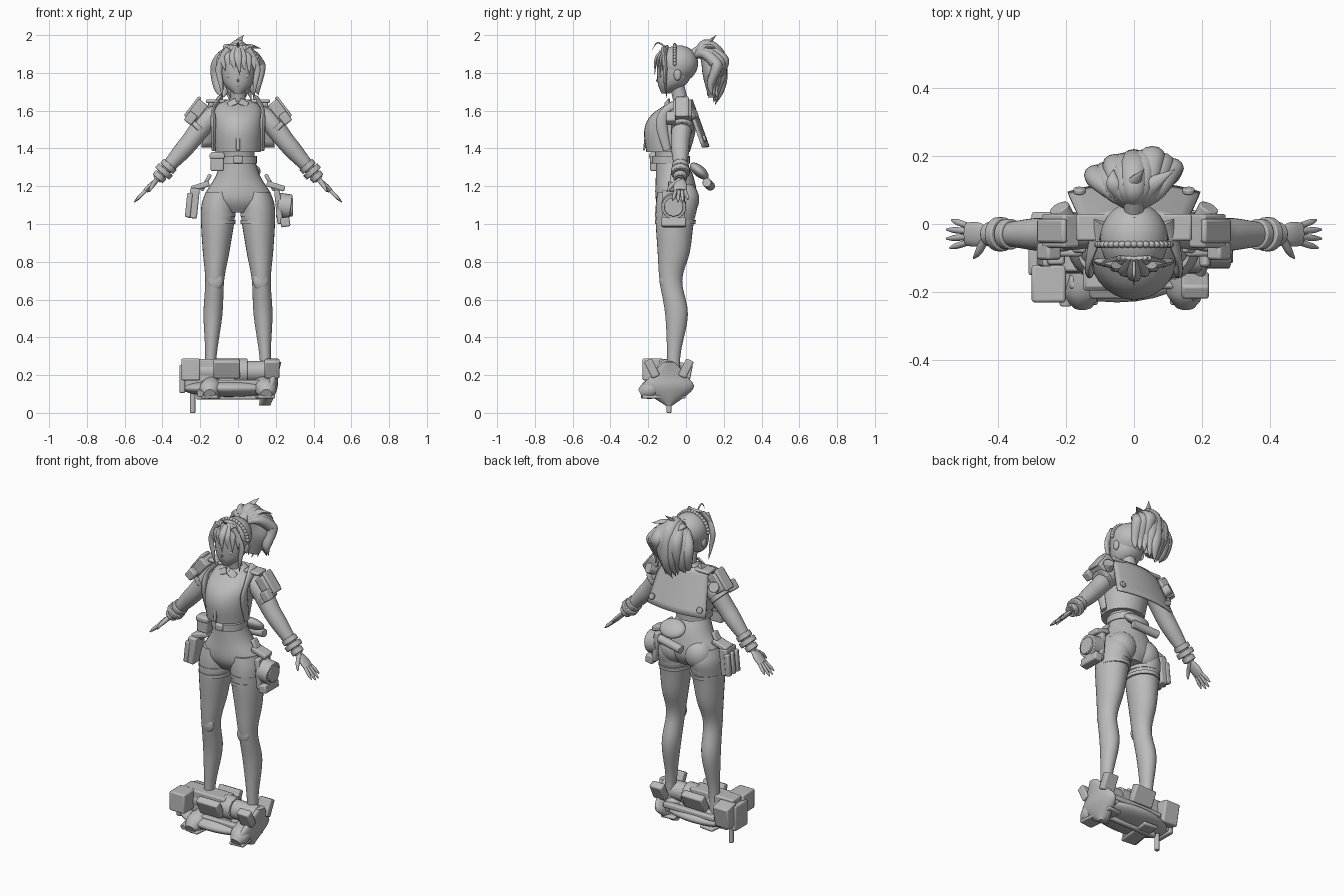
import bpy, bmesh, math, random
from mathutils import Vector, Matrix

if "Cube" in bpy.data.objects:
    bpy.data.objects.remove(bpy.data.objects["Cube"])
random.seed(4)

grey = bpy.data.materials.new("plain grey")
grey.use_nodes = True
grey.diffuse_color = (.5, .5, .5, 1)
grey.node_tree.nodes["Principled BSDF"].inputs["Base Color"].default_value = grey.diffuse_color
X, Y, Z = Matrix.Identity(3)
SIDES = (("left", 1), ("right", -1))


def finish(name, bm, bevel=0):
    """Turn a bmesh into a shaded object with the shared material."""
    bmesh.ops.recalc_face_normals(bm, faces=bm.faces)
    mesh = bpy.data.meshes.new(name)
    bm.to_mesh(mesh)
    bm.free()
    mesh.materials.append(grey)
    obj = bpy.data.objects.new(name, mesh)
    bpy.context.collection.objects.link(obj)
    if bevel:
        modifier = obj.modifiers.new("soft edges", "BEVEL")
        modifier.width, modifier.segments = bevel, 2
    bpy.ops.object.select_all(action="DESELECT")
    obj.select_set(True)
    bpy.context.view_layer.objects.active = obj
    bpy.ops.object.shade_smooth_by_angle(angle=math.radians(40))
    return obj


def loft(name, rings, ref=X, upright=False, sides=20, steps=5):
    """Skin smoothed elliptical rings: x, y, z, half width along ref, other half width."""
    rings = [Vector(ring) for ring in rings]
    rings = [rings[0], *rings, rings[-1]]
    path = []
    for before, here, there, after in zip(rings, rings[1:], rings[2:], rings[3:]):
        for step in range(steps):
            t = step / steps
            path.append(here + (there - before) * t / 2
                        + (before * 2 - here * 5 + there * 4 - after) * t * t / 2
                        + (here * 3 - before - there * 3 + after) * t * t * t / 2)
    path.append(rings[-1])
    bm, loops = bmesh.new(), []
    for i, ring in enumerate(path):
        ahead, behind = path[min(i + 1, len(path) - 1)], path[max(i - 1, 0)]
        way = Z if upright else Vector((ahead - behind)[:3]).normalized()
        across = (ref - way * ref.dot(way)).normalized() * max(ring[3], .001)
        other = way.cross(across).normalized() * max(ring[4], .001)
        angles = [math.tau * side / sides for side in range(sides)]
        loops.append([bm.verts.new(Vector(ring[:3]) + across * math.cos(angle) + other * math.sin(angle))
                      for angle in angles])
    for low, high in zip(loops, loops[1:]):
        for k in range(sides):
            bm.faces.new((low[k - 1], low[k], high[k], high[k - 1]))
    bm.faces.new(loops[0])
    bm.faces.new(loops[-1])
    return finish(name, bm)


def stack(name, levels, x=0, lean=0, steps=5):
    """Upright body form from levels of height, front y, back y and half width."""
    top = levels[0][0]
    loft(name, [(x + lean * (top - z), (front + back) / 2, z, half, (back - front) / 2)
                for z, front, back, half in levels], upright=True, sides=28, steps=steps)


def sweep(name, points, thickness=1, ref=X, sides=12):
    """Round or flattened tube through points of x, y, z and radius."""
    loft(name, [(*point, point[-1] * thickness) for point in points], ref=ref, sides=sides)


def box(name, centre, size, turn=(0, 0, 0), bevel=.008):
    bm = bmesh.new()
    spin = Matrix.Rotation(turn[2], 4, "Z") @ Matrix.Rotation(turn[1], 4, "Y") @ Matrix.Rotation(turn[0], 4, "X")
    bmesh.ops.create_cube(bm, size=1, matrix=Matrix.Translation(centre) @ spin @ Matrix.Diagonal((*size, 1)))
    return finish(name, bm, bevel)


def rod(name, start, end, radius):
    start, end = Vector(start), Vector(end)
    bm = bmesh.new()
    facing = (end - start).to_track_quat("Z", "Y").to_matrix().to_4x4()
    bmesh.ops.create_cone(bm, cap_ends=True, segments=24, radius1=radius, radius2=radius,
                          depth=(end - start).length, matrix=Matrix.Translation((start + end) / 2) @ facing)
    return finish(name, bm, bevel=.004)


def ball(name, centre, radii, tilt=0):
    bm = bmesh.new()
    place = Matrix.Translation(centre) @ Matrix.Rotation(tilt, 4, "X") @ Matrix.Diagonal((*radii, 1))
    bmesh.ops.create_uvsphere(bm, u_segments=28, v_segments=18, radius=1, matrix=place)
    return finish(name, bm)


# Head, face and hair cap
stack("head", [(1.69, -.13, -.09, .02), (1.75, -.15, .01, .08), (1.86, -.15, .04, .09), (1.93, -.1, .02, .03)])
ball("nose", centre=(0, -.148, 1.76), radii=(.005, .01, .01))
ball("mouth", centre=(0, -.14, 1.73), radii=(.013, .008, .003))
ball("hair_cap", centre=(0, -.045, 1.845), radii=(.1, .11, .1), tilt=.3)
stack("neck", [(1.6, -.07, .03, .05), (1.66, -.07, .01, .04), (1.74, -.09, -.01, .04)])
for side, s in SIDES:
    ball(side + "_eye", centre=(s * .04, -.135, 1.785), radii=(.018, .008, .012))
    ball(side + "_ear", centre=(s * .09, -.045, 1.79), radii=(.012, .02, .03))
    sweep(side + "_side_lock", [(s * .05, -.12, 1.93, .02), (s * .1, -.11, 1.83, .018),
                                (s * .09, -.11, 1.74, .012), (s * .08, -.1, 1.66, 0)], thickness=.6)
for k in range(-3, 4):
    x = k * .026
    bend = abs(x) / 2
    sweep("fringe_lock", [(x / 2, -.1, 1.94, .015), (x, bend - .155, 1.88, .02),
                          (x + .01, bend - .165, 1.79 + k % 2 * .02, 0)], thickness=.5)
sweep("stray_curl", [(0, -.1, 1.93, .004), (0, -.15, 1.96, .004), (0, -.18, 1.92, 0)])

# Frilled headband
for k in range(19):
    angle = math.pi * (k + .5) / 19
    ball("headband_frill", centre=(.106 * math.cos(angle), -.06, 1.84 + .106 * math.sin(angle)), radii=(.012, .01, .012))

# Ponytail: ruffled locks around a solid core, sweeping out to loose tips
rod("hair_tie", start=(0, .03, 1.89), end=(0, .08, 1.92), radius=.03)
stack("ponytail_core", [(1.93, .06, .14, .03), (1.86, .08, .2, .09), (1.78, .09, .2, .1), (1.67, .12, .17, .04)])
for k in range(-4, 5):
    x, stray = k * .025, random.uniform(-.02, .03)
    drop = abs(x) / 2
    sweep("ponytail_lock", [(0, .05, 1.89, .02), (x * .6, .1, 1.95 - drop, .034), (x, .19 + stray - drop, 1.9 - drop, .04),
                            (x * 1.1, .2 + stray / 2 - drop, 1.8 + stray, .035), (x, .18 - drop, 1.72 + stray, .025),
                            (x * .9 + stray, .17 - drop + stray, 1.63 + drop, 0)], thickness=.8)
for s in (-1, 0, 1):
    sweep("ponytail_tuft", [(s * .03, .08, 1.92, .025), (s * .06, .12, 1.96 - abs(s) * .02, .022),
                            (s * .09 + .03, .16, 2 - abs(s) * .07, 0)], thickness=.6)

# Torso: loose shirt, collar, jacket edges and belt
stack("shirt", [(1.66, -.05, .03, .05), (1.63, -.11, .04, .11), (1.57, -.19, .05, .13),
                (1.49, -.222, .05, .13), (1.38, -.21, .02, .12)])
box("button_strip", centre=(0, -.217, 1.44), size=(.02, .01, .1), turn=(-.1, 0, 0), bevel=.003)
stack("belt", [(1.36, -.18, .02, .1), (1.32, -.18, .02, .1)], steps=1)
box("belt_buckle", centre=(0, -.18, 1.34), size=(.05, .02, .04))
box("belt_pouch", centre=(-.11, -.16, 1.33), size=(.07, .06, .1))
box("belt_pouch_flap", centre=(-.11, -.16, 1.36), size=(.08, .07, .03))
for side, s in SIDES:
    box(side + "_collar", centre=(s * .03, -.1, 1.64), size=(.05, .01, .04), turn=(-.7, s * .5, 0), bevel=.004)
    sweep(side + "_jacket_edge", [(s * .1, .01, 1.66, .03), (s * .13, -.1, 1.61, .02), (s * .13, -.13, 1.53, .03),
                                  (s * .13, -.1, 1.39, .02)], thickness=.5, ref=Y)

# Shorts and legs
stack("shorts", [(1.4, -.17, 0, .09), (1.34, -.16, 0, .09), (1.25, -.16, .04, .12),
                 (1.13, -.16, .06, .18), (1.06, -.12, .03, .08)])
for side, s in SIDES:
    ball(side + "_buttock", centre=(s * .08, -.01, 1.13), radii=(.085, .08, .09))
    stack(side + "_leg", [(1.17, -.15, .04, .07), (1.1, -.16, .06, .09), (1, -.16, .04, .087), (.85, -.15, .02, .07),
                          (.7, -.14, -.02, .05), (.52, -.11, .01, .05), (.3, -.1, -.03, .03),
                          (.1, -.1, -.03, .03)], x=s * .1, lean=s * .05)
    for z in (1.06, 1.02):
        stack(side + "_shorts_cuff", [(z, -.165, .052, .092), (z - .02, -.165, .05, .092)], x=s * .104, steps=1)
    ball(side + "_knee_pad", centre=(s * .12, -.12, .7), radii=(.04, .02, .05))
    sweep(side + "_shoe", [(s * .13, 0, .14, .02), (s * .13, -.06, .15, .05), (s * .14, -.15, .14, .055),
                           (s * .15, -.2, .12, .055), (s * .15, -.24, .1, .03)], thickness=.9, sides=20)
    box(side + "_shoe_sole", centre=(s * .14, -.12, .085), size=(.09, .23, .02), turn=(0, 0, s * .1))

# Arms, cuffs and hands
for side, s in SIDES:
    elbow, wrist = Vector((s * .31, -.03, 1.37)), Vector((s * .43, -.03, 1.235))
    sweep(side + "_arm", [(s * .09, -.02, 1.6, .045), (s * .17, -.02, 1.54, .055), (s * .25, -.03, 1.44, .05),
                          (*elbow, .045), (*wrist, .023)], ref=Y, sides=20)
    for k, radius in enumerate((.045, .05, .036)):
        start = elbow.lerp(wrist, .4 + k / 5)
        rod(side + "_wrist_cuff", start, start + (wrist - elbow) / 6, radius)
    knuckles = wrist + Vector((s * .06, 0, -.06))
    sweep(side + "_palm", [(*wrist, .022), (*wrist.lerp(knuckles, .5), .036), (*knuckles, .034)], thickness=.4, ref=Y)
    for k, reach in enumerate((.05, .06, .06, .045)):
        base = knuckles + Y * (k * .017 - .025)
        tip = base + Vector((s * reach, (k - 1.5) / 99, -reach))
        sweep(side + "_finger", [(*base, .009), (*base.lerp(tip, .6), .009), (*tip, .003)], ref=Y)
    sweep(side + "_thumb", [(*wrist, .014), (s * .455, -.08, 1.2, .011), (s * .47, -.1, 1.17, .003)])

# Shoulder armour lying along the upper arm
for side, s in SIDES:
    lean = (0, -.65 * s, 0)
    box(side + "_shoulder_block", centre=(s * .215, -.02, 1.6), size=(.06, .1, .11), turn=lean)
    box(side + "_shoulder_plate", centre=(s * .24, -.02, 1.62), size=(.02, .07, .13), turn=lean)
    box(side + "_shoulder_clip", centre=(s * .25, -.08, 1.56), size=(.05, .05, .06), turn=lean)
    rod(side + "_shoulder_drum", start=(s * .2, .01, 1.57), end=(s * .22, .05, 1.59), radius=.03)
    rod(side + "_arm_band", start=(s * .2, -.02, 1.52), end=(s * .22, -.02, 1.5), radius=.06)

# Stiff curved cape with corner rivets
bm, rows = bmesh.new(), []
for k in range(9):
    fall = k / 8
    rows.append([bm.verts.new(((.155 + .04 * fall) * u / 6, .035 + .09 * fall - .03 * (u / 6)**2, 1.66 - .25 * fall))
                 for u in range(-6, 7)])
for top, low in zip(rows, rows[1:]):
    for k in range(12):
        bm.faces.new((top[k], top[k + 1], low[k + 1], low[k]))
finish("cape", bm).modifiers.new("thickness", "SOLIDIFY").thickness = .012
for side, s in SIDES:
    box(side + "_cape_shoulder", centre=(s * .12, -.01, 1.65), size=(.1, .08, .02))
    rod(side + "_cape_rivet", start=(s * .16, .09, 1.45), end=(s * .16, .105, 1.455), radius=.018)

# Hip gear: round case on the left, holster on the right, satchel and tool behind
box("left_case_plate", centre=(.215, -.065, 1.09), size=(.03, .12, .18), turn=(0, -.1, 0))
rod("left_round_case", start=(.21, -.065, 1.1), end=(.28, -.065, 1.09), radius=.066)
rod("left_case_lid", start=(.27, -.065, 1.09), end=(.29, -.065, 1.09), radius=.05)
box("left_case_base", centre=(.25, -.065, 1.01), size=(.05, .13, .05), turn=(0, -.15, 0))
box("right_holster", centre=(-.235, -.07, 1.11), size=(.05, .1, .16), turn=(0, .1, 0))
for k in range(3):
    box("right_holster_magazine", centre=(-.26, k * .04 - .11, 1.1), size=(.03, .03, .13), turn=(0, .1, 0))
for side, s in SIDES:
    box(side + "_gear_hanger", centre=(s * .2, -.06, 1.2), size=(.1, .07, .03), turn=(0, s * .3, 0))
    box(side + "_hip_strap", centre=(s * .17, -.06, 1.22), size=(.02, .05, .1), turn=(0, s * -.5, 0))
ball("back_satchel", centre=(.04, .07, 1.28), radii=(.08, .06, .03), tilt=-.7)
rod("back_tool", start=(.1, .11, 1.22), end=(-.06, .13, 1.2), radius=.024)

# Hoverboard: deck, engine barrel, side pods, fender and landing post
box("board_body", centre=(-.14, -.09, .2), size=(.29, .1, .17))
ball("board_deck", centre=(-.05, -.1, .13), radii=(.25, .13, .045))
rod("board_barrel", start=(-.28, -.09, .22), end=(.2, -.09, .22), radius=.055)
rod("board_collar", start=(-.02, -.09, .22), end=(.05, -.09, .22), radius=.068)
box("board_keel", centre=(-.04, -.09, .1), size=(.36, .03, .06))
for end, s in (("front", -1), ("back", 1)):
    for x, length in ((-.06, .14), (.18, .08)):
        box(end + "_board_pod", centre=(x, s * .09 - .09, .235), size=(length, .045, .1), turn=(s * -.45, 0, 0))
    box(end + "_board_rail", centre=(-.02, s * .08 - .09, .16), size=(.34, .04, .03))
box("board_engine_box", centre=(-.25, -.175, .23), size=(.1, .11, .115))
box("board_rear_box", centre=(-.25, -.02, .2), size=(.1, .09, .13), turn=(-.2, 0, 0))
box("board_end_cap", centre=(-.295, -.09, .18), size=(.03, .12, .15))
stack("board_fender", [(.27, -.12, -.06, .02), (.2, -.18, 0, .025), (.13, -.23, .04, .04), (.04, -.11, -.07, .03)],
      x=.21, lean=-.3)
rod("board_exhaust", start=(-.2, -.24, .1), end=(-.2, -.08, .13), radius=.018)
rod("landing_post", start=(-.24, -.09, 0), end=(-.24, -.09, .14), radius=.014)
